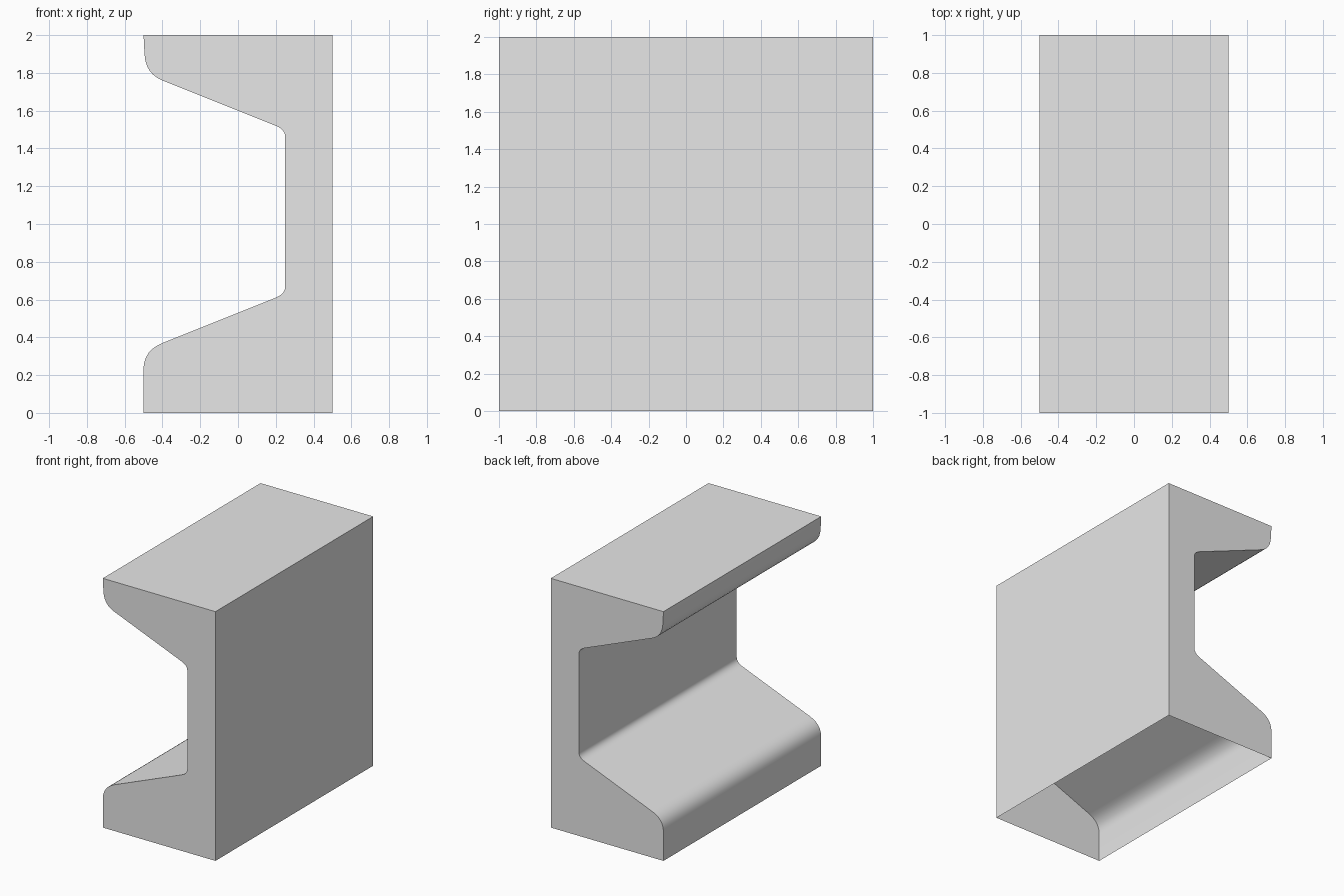
import bpy
import bmesh
from mathutils import Vector

# Remove the default cube only
cube = bpy.data.objects.get("Cube")
if cube:
    bpy.data.objects.remove(cube, do_unlink=True)

LENGTH = 2.0
ROUND_STEPS = 6


def rounded(start, corner, end):
    """Points of a soft bend from start to end, pulled towards corner."""
    a, b, c = Vector(start), Vector(corner), Vector(end)
    ts = [i / ROUND_STEPS for i in range(ROUND_STEPS + 1)]
    return [a * (1 - t) ** 2 + b * 2 * t * (1 - t) + c * t ** 2 for t in ts]


# Channel cross-section (x, z): outer wall, then the open side from bottom to top
profile = [Vector((0.5, 0)), Vector((-0.5, 0))]
profile += rounded((-0.5, 0.24), (-0.495, 0.332), (-0.40, 0.37))   # lower lip
profile += rounded((0.20, 0.61), (0.25, 0.63), (0.25, 0.67))       # lower inner bend
profile += rounded((0.25, 1.46), (0.25, 1.50), (0.20, 1.52))       # upper inner bend
profile += rounded((-0.40, 1.76), (-0.49, 1.795), (-0.495, 1.90))  # upper lip
profile += [Vector((-0.5, 2)), Vector((0.5, 2))]

# Sweep the section from front to back
bm = bmesh.new()
front = bm.faces.new([bm.verts.new((p.x, -LENGTH / 2, p.y)) for p in profile])
result = bmesh.ops.extrude_face_region(bm, geom=[front], use_keep_orig=True)
moved = [v for v in result["geom"] if isinstance(v, bmesh.types.BMVert)]
bmesh.ops.translate(bm, verts=moved, vec=(0, LENGTH, 0))
bmesh.ops.recalc_face_normals(bm, faces=bm.faces)

# The underside is open
underside = [f for f in bm.faces if all(v.co.z < 0.001 for v in f.verts)]
bmesh.ops.delete(bm, geom=underside, context="FACES")

mesh = bpy.data.meshes.new("channel_beam")
bm.to_mesh(mesh)
bm.free()
beam = bpy.data.objects.new("channel_beam", mesh)
bpy.context.collection.objects.link(beam)

# Plain grey material
grey = bpy.data.materials.new("light_grey")
grey.use_nodes = True
colour = (0.8, 0.8, 0.8, 1)
grey.diffuse_color = colour
grey.node_tree.nodes["Principled BSDF"].inputs["Base Color"].default_value = colour
mesh.materials.append(grey)

# Smooth bends, sharp outer edges
bpy.ops.object.select_all(action="DESELECT")
beam.select_set(True)
bpy.context.view_layer.objects.active = beam
bpy.ops.object.shade_smooth_by_angle(angle=0.6)
